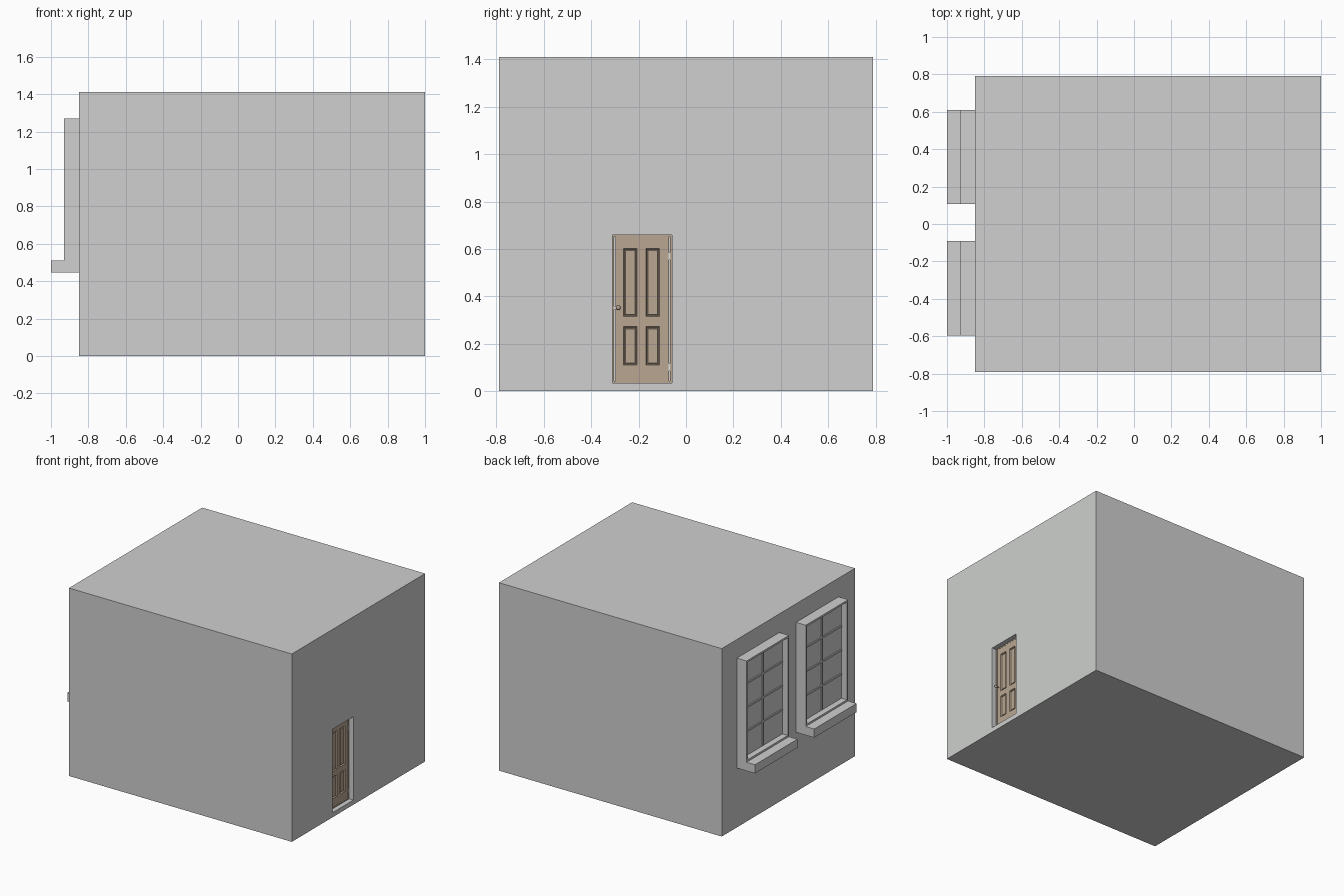
import bpy, bmesh, math
from mathutils import Vector, Matrix

if "Cube" in bpy.data.objects:
    bpy.data.objects.remove(bpy.data.objects["Cube"])


def material(name, rgb):
    m = bpy.data.materials.new(name)
    m.use_nodes = True
    m.diffuse_color = (*rgb, 1)
    m.node_tree.nodes["Principled BSDF"].inputs["Base Color"].default_value = (*rgb, 1)
    return m


plaster = material("pale grey plaster", (0.62, 0.63, 0.62))
wood = material("tan wood", (0.48, 0.38, 0.285))
metal = material("light metal", (0.75, 0.75, 0.76))


def finish(bm, name, mat):
    me = bpy.data.meshes.new(name)
    bm.to_mesh(me)
    bm.free()
    me.materials.append(mat)
    ob = bpy.data.objects.new(name, me)
    bpy.context.collection.objects.link(ob)
    return ob


def add_box(bm, x, y, z):
    """Box between the (low, high) pairs of each axis."""
    lo, hi = Vector((x[0], y[0], z[0])), Vector((x[1], y[1], z[1]))
    mat = Matrix.Translation((lo + hi) / 2) @ Matrix.Diagonal((*(hi - lo), 1))
    return bmesh.ops.create_cube(bm, size=1, matrix=mat)["verts"]


def box(name, mat, x, y, z):
    bm = bmesh.new()
    add_box(bm, x, y, z)
    return finish(bm, name, mat)


# Building block with a shallow doorway cut into its +x wall
wall_x, door_x = 1.0, 0.965
door_y, door_z = (-0.31, -0.06), (0.035, 0.66)
building = box("building", plaster, (-0.85, wall_x), (-0.79, 0.79), (0, 1.41))
cutter = box("doorway_cutter", plaster, (door_x - 0.03, 1.1), door_y, door_z)
cutter.hide_render = True
cut = building.modifiers.new("doorway", "BOOLEAN")
cut.operation, cut.solver, cut.object = "DIFFERENCE", "EXACT", cutter
bpy.context.view_layer.objects.active = building
bpy.ops.object.modifier_apply(modifier=cut.name)
bpy.data.objects.remove(cutter)

# Door frame: two jambs, head and threshold
bm = bmesh.new()
fx, t = (door_x - 0.03, door_x), 0.007
for y in ((door_y[0], door_y[0] + t), (door_y[1] - t, door_y[1])):
    add_box(bm, fx, y, door_z)
for z in ((door_z[0], door_z[0] + t), (door_z[1] - t, door_z[1])):
    add_box(bm, fx, (door_y[0] + t, door_y[1] - t), z)
finish(bm, "door_frame", wood)

# Door leaf: stiles and rails around four raised panels
ys = (-0.298, -0.264, -0.207, -0.169, -0.112, -0.072)
zs = (0.043, 0.11, 0.272, 0.315, 0.602, 0.652)
bm = bmesh.new()
grid = [[bm.verts.new((door_x, y, z)) for z in zs] for y in ys]
panels = []
for i in range(len(ys) - 1):
    for j in range(len(zs) - 1):
        f = bm.faces.new((grid[i][j], grid[i + 1][j], grid[i + 1][j + 1], grid[i][j + 1]))
        if i in (1, 3) and j in (1, 3):
            panels.append(f)
rim = [e for e in bm.edges if e.is_boundary]
sides = bmesh.ops.extrude_edge_only(bm, edges=rim)["geom"]
bmesh.ops.translate(bm, vec=(-0.028, 0, 0),
                    verts=[v for v in sides if isinstance(v, bmesh.types.BMVert)])
bm.normal_update()
for width, depth in ((0.005, -0.01), (0.004, 0), (0.004, 0.006)):
    bmesh.ops.inset_individual(bm, faces=panels, thickness=width, depth=depth)
    bm.normal_update()
bmesh.ops.recalc_face_normals(bm, faces=bm.faces)
finish(bm, "door_leaf", wood)

# Hinges and latch plate in the gaps beside the leaf
for name, y, z in (("upper_hinge", -0.07, 0.57), ("lower_hinge", -0.07, 0.1),
                   ("latch_plate", -0.301, 0.352)):
    half = 0.008 if name == "latch_plate" else 0.016
    box(name, metal, (door_x - 0.02, door_x + 0.002), (y - 0.003, y + 0.003),
        (z - half, z + half))

# Door knob on a short neck
bm = bmesh.new()
knob_at = Vector((door_x + 0.022, -0.286, 0.352))
turn = Matrix.Rotation(math.pi / 2, 4, "Y")
bmesh.ops.create_uvsphere(bm, u_segments=16, v_segments=10, radius=0.01,
                          matrix=Matrix.Translation(knob_at) @ turn)
bmesh.ops.create_cone(bm, cap_ends=True, segments=12, radius1=0.005, radius2=0.005, depth=0.022,
                      matrix=Matrix.Translation(knob_at - Vector((0.011, 0, 0))) @ turn)
for f in bm.faces:
    f.smooth = len(f.verts) <= 4
finish(bm, "door_knob", wood)


# Windows on the -x wall: deep frame, recessed pane, glazing bars and sill
def window(side, y0, y1):
    front, pane, border = -0.93, -0.885, 0.02
    z0, z1 = 0.51, 1.27
    bm = bmesh.new()
    add_box(bm, (front, -0.85), (y0, y1), (z0, z1))
    bm.normal_update()
    face = [f for f in bm.faces if f.normal.x < -0.9]
    bmesh.ops.inset_individual(bm, faces=face, thickness=border, depth=0)
    pushed = bmesh.ops.extrude_discrete_faces(bm, faces=face)["faces"]
    bmesh.ops.translate(bm, vec=(pane - front, 0, 0), verts=pushed[0].verts)
    finish(bm, side + "_window_frame", plaster)

    bm = bmesh.new()
    bar, half = (pane - 0.008, pane + 0.004), 0.006
    ya, yb, za, zb = y0 + border, y1 - border, z0 + border, z1 - border
    mid = (ya + yb) / 2
    add_box(bm, bar, (mid - half, mid + half), (za, zb))
    for k in (1, 2, 3):
        z = za + (zb - za) * k / 4
        add_box(bm, bar, (ya, yb), (z - half, z + half))
    finish(bm, side + "_window_bars", plaster)
    box(side + "_window_sill", plaster, (-1.0, -0.85), (y0, y1), (0.445, z0))


window("back", 0.107, 0.61)
window("front", -0.595, -0.092)
